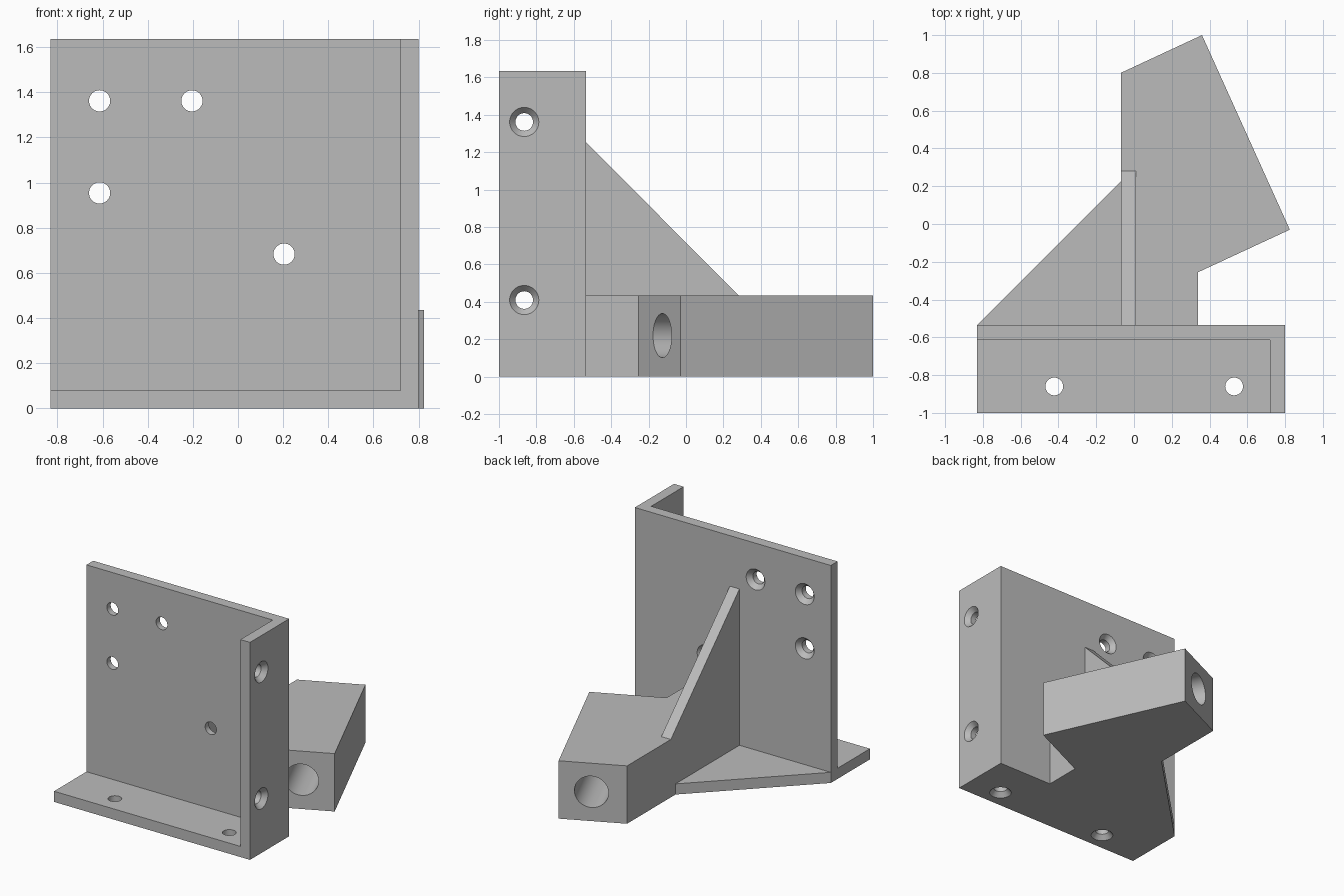
import bpy
import bmesh
from math import cos, sin, pi
from mathutils import Vector

cube = bpy.data.objects.get("Cube")
if cube:
    bpy.data.objects.remove(cube, do_unlink=True)

grey = bpy.data.materials.new("plain grey")
grey.use_nodes = True
COLOUR = (0.5, 0.5, 0.5, 1)
grey.diffuse_color = COLOUR
grey.node_tree.nodes["Principled BSDF"].inputs["Base Color"].default_value = COLOUR


def add_object(name, bm):
    bmesh.ops.recalc_face_normals(bm, faces=bm.faces[:])
    mesh = bpy.data.meshes.new(name)
    bm.to_mesh(mesh)
    bm.free()
    mesh.materials.append(grey)
    obj = bpy.data.objects.new(name, mesh)
    bpy.context.collection.objects.link(obj)
    return obj


def prism(name, points, push):
    """Extrude a flat outline along a vector."""
    bm = bmesh.new()
    face = bm.faces.new([bm.verts.new(p) for p in points])
    out = bmesh.ops.extrude_face_region(bm, geom=[face], use_keep_orig=True)
    verts = [v for v in out["geom"] if isinstance(v, bmesh.types.BMVert)]
    bmesh.ops.translate(bm, verts=verts, vec=push)
    return add_object(name, bm)


def box(name, x0, x1, y0, y1, z0, z1):
    outline = [(x0, y0, z0), (x1, y0, z0), (x1, y1, z0), (x0, y1, z0)]
    return prism(name, outline, (0, 0, z1 - z0))


def cut(target, centre, outward, profile, sides=48):
    """Cut a round hole whose (radius, height) profile runs along outward."""
    bm = bmesh.new()
    rings = [[bm.verts.new((r * cos(2 * pi * i / sides), r * sin(2 * pi * i / sides), h))
              for i in range(sides)] for r, h in profile]
    for low, high in zip(rings, rings[1:]):
        for i in range(sides):
            j = (i + 1) % sides
            bm.faces.new((low[i], low[j], high[j], high[i]))
    bm.faces.new(rings[0][::-1])
    bm.faces.new(rings[-1])
    cutter = add_object("hole_cutter", bm)
    cutter.hide_render = True
    cutter.location = centre
    cutter.rotation_euler = Vector(outward).to_track_quat("Z", "Y").to_euler()
    mod = target.modifiers.new("hole", "BOOLEAN")
    mod.operation = "DIFFERENCE"
    mod.solver = "EXACT"
    mod.object = cutter
    bpy.context.view_layer.objects.active = target
    bpy.ops.object.modifier_apply(modifier=mod.name)
    bpy.data.objects.remove(cutter, do_unlink=True)


LEFT, RIGHT, FRONT, BACK = -0.83, 0.80, -1.0, -0.535
TOP, WALL, BLOCK_TOP = 1.635, 0.08, 0.435
INNER_Y, INNER_X = BACK - WALL, RIGHT - WALL
RIB_X = -0.07

# Three walls of the corner bracket
back_plate = box("back_plate", LEFT, RIGHT, INNER_Y, BACK, 0, TOP)
base_flange = box("base_flange", LEFT, INNER_X, FRONT, INNER_Y, 0, WALL)
side_flange = box("side_flange", INNER_X, RIGHT, FRONT, INNER_Y, 0, TOP)

# Countersunk screw holes
SCREW = [(0.047, -0.2), (0.047, -0.035), (0.078, 0), (0.078, 0.05)]
for x, z in [(-0.613, 1.362), (-0.204, 1.362), (-0.613, 0.954), (0.204, 0.683)]:
    cut(back_plate, (x, BACK, z), (0, 1, 0), SCREW)
for z in (0.41, 1.362):
    cut(side_flange, (RIGHT, -0.865, z), (1, 0, 0), SCREW)
for x in (-0.422, 0.53):
    cut(base_flange, (x, -0.86, 0), (0, 0, -1), SCREW)

# Angled block with a through bore
outline = [(RIB_X, BACK), (0.34, BACK), (0.34, -0.255), (0.825, -0.03),
           (0.36, 1.0), (RIB_X, 0.80)]
block = prism("angled_block", [(x, y, 0) for x, y in outline], (0, 0, BLOCK_TOP))
cut(block, (0.617, -0.127, 0.22), (-0.41, 0.912, 0), [(0.118, -0.4), (0.118, 1.6)])

# Upright rib and flat corner web
prism("upright_rib", [(RIB_X, BACK, BLOCK_TOP), (RIB_X, 0.28, BLOCK_TOP),
                      (RIB_X, BACK, 1.255)], (WALL, 0, 0))
prism("corner_web", [(LEFT, BACK, 0), (RIB_X, BACK, 0), (RIB_X, 0.225, 0)], (0, 0, WALL))

# Smooth bores with crisp edges
bpy.ops.object.select_all(action="DESELECT")
for obj in (back_plate, base_flange, side_flange, block):
    obj.select_set(True)
bpy.context.view_layer.objects.active = block
bpy.ops.object.shade_smooth_by_angle(angle=pi / 6)
